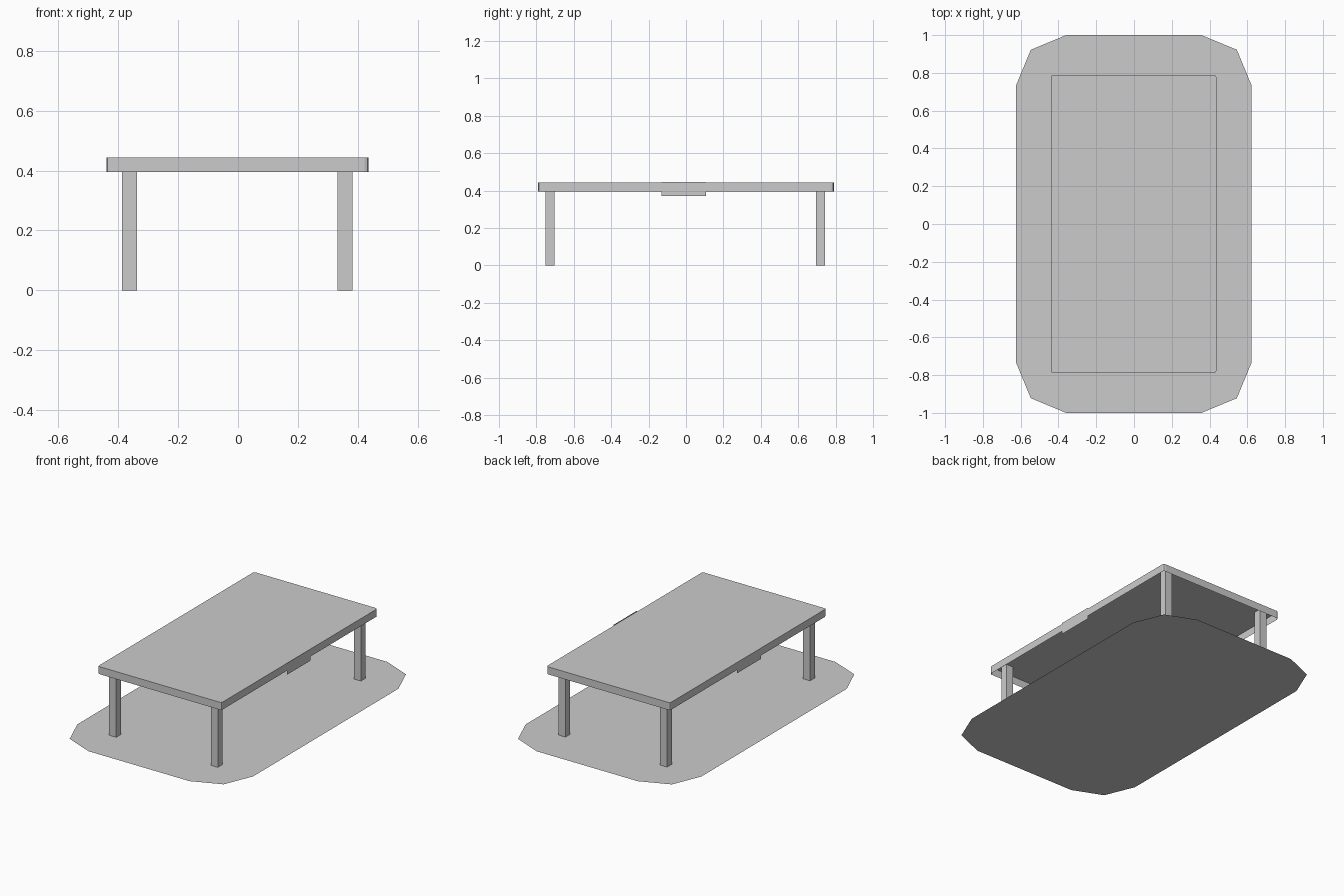
import bpy, bmesh
from math import sin, cos, pi

if "Cube" in bpy.data.objects:
    bpy.data.objects.remove(bpy.data.objects["Cube"])


def make(name, bm):
    mesh = bpy.data.meshes.new(name)
    bm.to_mesh(mesh)
    bm.free()
    ob = bpy.data.objects.new(name, mesh)
    bpy.context.collection.objects.link(ob)
    return ob


def rounded_rect(x0, x1, y0, y1, r, segments):
    """Counter-clockwise rectangle outline with rounded corners."""
    centres = [(x1 - r, y1 - r), (x0 + r, y1 - r), (x0 + r, y0 + r), (x1 - r, y0 + r)]
    points = []
    for i, (cx, cy) in enumerate(centres):
        for k in range(segments + 1):
            a = (i + k / segments) * pi / 2
            points.append((cx + r * cos(a), cy + r * sin(a)))
    return points


def sheet(name, points, z, skirt=0.0):
    """Flat face at height z, with optional side walls and an open underside."""
    bm = bmesh.new()
    top = [bm.verts.new((x, y, z)) for x, y in points]
    bm.faces.new(top)
    if skirt:
        low = [bm.verts.new((x, y, z - skirt)) for x, y in points]
        for i in range(len(top)):
            j = (i + 1) % len(top)
            bm.faces.new((top[i], low[i], low[j], top[j]))
    return make(name, bm)


def leg(name, x, y):
    bm = bmesh.new()
    bmesh.ops.create_cube(bm, size=1)
    bmesh.ops.scale(bm, vec=(0.05, 0.048, 0.442), verts=bm.verts)
    bmesh.ops.translate(bm, vec=(x, y, 0.221), verts=bm.verts)
    make(name, bm)


def drawer_plate(name, x, side):
    bm = bmesh.new()
    corners = [(-0.131, 0.372), (0.107, 0.372), (0.107, 0.446), (-0.131, 0.446)]
    if side < 0:
        corners = [(y, min(z, 0.442)) for y, z in reversed(corners)]
    bm.faces.new([bm.verts.new((x, y, z)) for y, z in corners])
    make(name, bm)


# Rug with faceted corners
sheet("rug", rounded_rect(-0.624, 0.622, -1.0, 1.0, 0.265, 2), 0.0)

# Table top, a shell open underneath
sheet("table_top", rounded_rect(-0.44, 0.436, -0.79, 0.79, 0.013, 2), 0.443, 0.048)

# Four legs
for end, y in (("front", -0.727), ("back", 0.72)):
    for side, x in (("left", -0.362), ("right", 0.358)):
        leg(f"{end}_{side}_leg", x, y)

# Thin drawer fronts on both long sides
drawer_plate("right_drawer_front", 0.44, 1)
drawer_plate("left_drawer_front", -0.438, -1)
